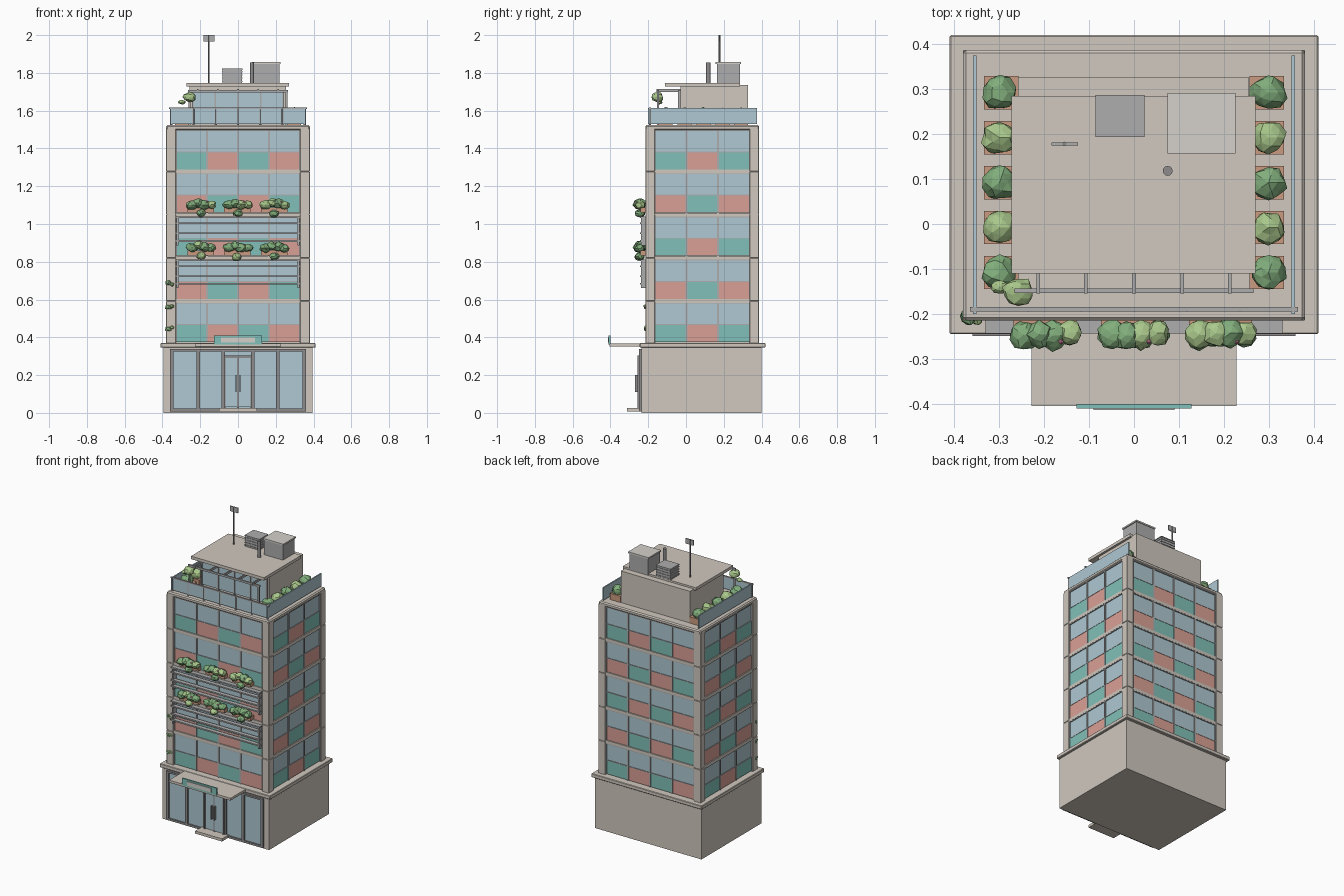
import bpy, bmesh, math, random
from mathutils import Vector, Matrix

if "Cube" in bpy.data.objects:
    bpy.data.objects.remove(bpy.data.objects["Cube"])
random.seed(4)


def mat(name, r, g, b):
    m = bpy.data.materials.new(name)
    m.diffuse_color = (r, g, b, 1)
    m.use_nodes = True
    m.node_tree.nodes["Principled BSDF"].inputs["Base Color"].default_value = m.diffuse_color
    return m


STONE = mat("stone", .63, .58, .52)
GLASS = mat("glass", .43, .58, .65)
TEAL = mat("teal", .22, .53, .48)
CORAL = mat("coral", .70, .35, .30)
CLAY = mat("clay", .60, .33, .22)
FRAME = mat("frame", .27, .26, .26)
METAL = mat("metal", .42, .42, .43)
PALE = mat("pale", .66, .64, .60)
PINK = mat("pink", .75, .25, .40)
LEAF = mat("leaf", .22, .42, .20)
LIME = mat("lime", .40, .58, .26)


def finish(bm, name, m, bevel=0):
    me = bpy.data.meshes.new(name)
    bm.to_mesh(me)
    bm.free()
    ob = bpy.data.objects.new(name, me)
    bpy.context.collection.objects.link(ob)
    me.materials.append(m)
    if bevel:
        b = ob.modifiers.new("bevel", 'BEVEL')
        b.width, b.segments = bevel, 1
    return ob


def boxes(name, items, m, bevel=0):
    """One object from a list of (x0, x1, y0, y1, z0, z1) boxes."""
    bm = bmesh.new()
    for x0, x1, y0, y1, z0, z1 in items:
        mx = Matrix.Translation(((x0 + x1) / 2, (y0 + y1) / 2, (z0 + z1) / 2))
        mx = mx @ Matrix.Diagonal((abs(x1 - x0), abs(y1 - y0), abs(z1 - z0), 1))
        bmesh.ops.create_cube(bm, size=1, matrix=mx)
    return finish(bm, name, m, bevel)


def rod(name, x, y, z0, z1, r, m, sides=12):
    bm = bmesh.new()
    bmesh.ops.create_cone(bm, cap_ends=True, segments=sides, radius1=r, radius2=r, depth=z1 - z0,
                          matrix=Matrix.Translation((x, y, (z0 + z1) / 2)))
    return finish(bm, name, m)


def bushes(name, items, m, sub=2):
    """Faceted foliage lumps from (x, y, z, rx, ry, rz)."""
    bm = bmesh.new()
    for x, y, z, rx, ry, rz in items:
        vs = bmesh.ops.create_icosphere(bm, subdivisions=sub, radius=1)["verts"]
        for v in vs:
            k = random.uniform(.85, 1.1)
            v.co = Vector((x + v.co.x * rx * k, y + v.co.y * ry * k, z + v.co.z * rz * k))
    return finish(bm, name, m)


# Ground floor block, cornice, canopy, step
boxes("base_block", [(-.395, .395, -.235, .40, 0, .348)], STONE)
boxes("base_cornice", [(-.41, .41, -.245, .42, .345, .37)], STONE, .003)
boxes("entrance_canopy", [(-.228, .228, -.405, -.23, .352, .368)], STONE)
boxes("entrance_step", [(-.10, .10, -.312, -.235, .008, .026)], STONE)
boxes("sign_board", [(-.128, .128, -.41, -.40, .362, .41)], TEAL)
boxes("sign_panel", [(-.09, .09, -.414, -.405, .372, .40)], PALE)

# Storefront glazing, frame and doors
boxes("storefront_glass", [(-.35, .35, -.24, -.23, .015, .33)], GLASS)
posts = [(x - .009, x + .009, -.249, -.23, .012, .335) for x in (-.35, -.21, -.078, .078, .21, .35)]
posts += [(-.359, .359, -.249, -.23, .325, .337), (-.359, .359, -.249, -.23, .008, .022)]
boxes("storefront_frame", posts, FRAME)
boxes("door_leaves", [(-.065, -.003, -.253, -.24, .03, .29), (.003, .065, -.253, -.24, .03, .29)], GLASS)
boxes("door_frame", [(s * .065, s * .073, -.258, -.235, .02, .305) for s in (-1, 1)]
      + [(-.073, .073, -.258, -.235, .29, .305), (-.004, .004, -.256, -.24, .02, .30)], FRAME)
boxes("door_handles", [(s * .008, s * .014, -.27, -.254, .11, .20) for s in (-1, 1)], FRAME)

# Tower core, corner columns, floor bands
X, Y0, Y1, Z0, P = .38, -.215, .387, .375, .2285
boxes("tower_core", [(-.362, .362, Y0 + .018, Y1 - .018, .36, 1.51)], STONE)
cols = []
for f in range(5):
    z0 = .368 if f == 0 else Z0 + f * P - .011
    z1 = Z0 + (f + 1) * P - .012
    for sx in (-1, 1):
        cols += [(sx * .329, sx * X, Y0, Y0 + .05, z0, z1), (sx * .329, sx * X, Y1 - .05, Y1, z0, z1)]
boxes("corner_columns", cols, STONE, .002)
boxes("floor_bands", [(-X + .003, X - .003, Y0 + .003, Y1 - .003, Z0 + f * P - .021, Z0 + f * P - .001)
                      for f in range(1, 5)], STONE)
boxes("tower_top_slab", [(-X, X, Y0, Y1, 1.496, 1.523)], STONE, .007)

# Facades: windows above checkerboard panels, with mullions
ymid = (Y0 + Y1) / 2
ylen = Y1 - Y0


def facade_box(side, u0, u1, d0, d1, z0, z1):
    """u runs left to right seen from outside, d is depth behind the column face."""
    if side == "front":
        return (u0, u1, Y0 + d0, Y0 + d1, z0, z1)
    if side == "back":
        return (-u1, -u0, Y1 - d1, Y1 - d0, z0, z1)
    if side == "right":
        return (X - d1, X - d0, ymid + u0, ymid + u1, z0, z1)
    return (-X + d0, -X + d1, ymid - u1, ymid - u0, z0, z1)


for side, n, half in (("front", 4, .328), ("back", 4, .328), ("right", 3, .252), ("left", 3, .252)):
    panes, teal, coral, bars = [], [], [], []
    w = 2 * half / n
    for f in range(5):
        z = Z0 + f * P
        for i in range(n):
            a = -half + i * w
            panes.append(facade_box(side, a + .004, a + w - .004, .010, .025, z + .093, z + .207))
            (coral if (i + f) % 2 else teal).append(
                facade_box(side, a + .004, a + w - .004, .008, .025, z, z + .092))
        for i in range(n + 1):
            a = -half + i * w
            bars.append(facade_box(side, a - .005, a + .005, .004, .025, z - .001, z + .208))
        bars.append(facade_box(side, -half, half, .006, .025, z + .0905, z + .0945))
        bars.append(facade_box(side, -half, half, .004, .025, z + .203, z + .209))
    boxes(side + "_windows", panes, GLASS)
    boxes(side + "_teal_panels", teal, TEAL)
    boxes(side + "_coral_panels", coral, CORAL)
    boxes(side + "_mullions", bars, METAL)

# Front louvre screens with planting above each
slats = []
for top in (1.037, .81):
    slats += [(-.33, .33, -.243, Y0, top - d - .006, top - d + .003) for d in (0, .032, .085, .125)]
    slats += [(x - .005, x + .005, -.238, Y0 + .01, top - .15, top + .003) for x in (-.32, .32)]
boxes("louvre_screens", slats, METAL)
dark, light, pots, buds = [], [], [], []
for z in (1.095, .868):
    for c in (-.198, -.003, .192):
        pots.append((c - .07, c + .07, -.24, Y0 + .01, z - .035, z - .008))
        for dx, dz, r in ((-.045, .008, .03), (-.012, .016, .028), (.02, .01, .03), (.052, .004, .026), (.0, -.04, .024)):
            j = random.uniform(-.004, .004)
            (dark if random.random() < .6 else light).append(
                (c + dx + j, -.245 + j, z + dz + j, r * 1.1, r * 1.1, r * .85))
        buds.append((c + .036, -.262, z + .022, .006, .006, .006))
boxes("balcony_planters", pots, CLAY)
bushes("balcony_dark_foliage", dark, LEAF)
bushes("balcony_light_foliage", light, LIME)
bushes("balcony_blossoms", buds, PINK, 1)
bushes("corner_vine", [(-.368, -.205, z, .02, .022, .018) for z in (.445, .56, .69)], LEAF, 1)
bushes("corner_vine_tips", [(-.35, -.212, z, .014, .014, .012) for z in (.452, .565, .68)], LIME, 1)

# Terrace balustrade (open at the back)
boxes("terrace_glass", [(s * .35, s * .358, -.2, .375, 1.53, 1.615) for s in (-1, 1)]
      + [(-.355, .355, -.193, -.187, 1.53, 1.61)], GLASS)
boxes("terrace_handrail", [(-.365, .365, -.195, -.185, 1.608, 1.616)], METAL)
for i in range(7):
    x = -.354 + i * .118
    rod("terrace_post", x, -.19, 1.52, 1.617, .006, METAL, 8)

# Penthouse, roof and pergola
boxes("penthouse_body", [(-.258, .255, -.03, .327, 1.52, 1.735)], STONE)
boxes("penthouse_roof", [(-.272, .27, -.11, .285, 1.727, 1.747)], STONE)
boxes("penthouse_glass", [(-.24, .24, -.038, -.025, 1.54, 1.705)], GLASS)
boxes("penthouse_frames", [(x - .004, x + .004, -.043, -.025, 1.53, 1.71) for x in (-.24, -.12, 0, .12, .24)]
      + [(-.244, .244, -.043, -.025, 1.70, 1.71)], METAL)
boxes("pergola_beams", [(-.266, .266, -.153, -.143, 1.697, 1.71)]
      + [(x - .004, x + .004, -.155, -.03, 1.70, 1.714) for x in (-.213, -.107, 0, .107, .213)]
      + [(s * .252, s * .262, -.153, -.143, 1.52, 1.70) for s in (-1, 1)], METAL)

# Terrace planters and shrubs
dark, light, pots = [], [], []
for s in (-1, 1):
    for i in range(5):
        y = .292 - i * .1
        pots.append((s * .257, s * .334, y - .037, y + .037, 1.52, 1.565))
        k = random.uniform(.9, 1.1)
        ((dark, light)[i % 2]).append((s * .299, y, 1.583, .038 * k, .038, .034))
boxes("terrace_planters", pots, CLAY)
bushes("terrace_dark_shrubs", dark, LEAF)
bushes("terrace_light_shrubs", light + [(-.257, -.15, 1.672, .035, .032, .028),
                                        (-.298, -.14, 1.645, .02, .016, .012)], LIME)

# Rooftop services
boxes("stair_house", [(.08, .22, .163, .287, 1.74, 1.85)], METAL)
boxes("stair_house_cap", [(.075, .226, .157, .291, 1.848, 1.858)], PALE)
boxes("cooling_unit", [(-.083, .02, .196, .284, 1.745, 1.82)], METAL)
boxes("cooling_louvres", [(-.086, .023, .193, .287, z, z + .006) for z in (1.752, 1.769, 1.786, 1.803, 1.816)], METAL)
rod("vent_pipe", .075, .118, 1.74, 1.855, .011, FRAME)
rod("antenna_mast", -.155, .178, 1.74, 2.0, .005, FRAME, 8)
boxes("antenna_panel", [(-.183, -.124, .175, .181, 1.965, 2.0)], METAL)
